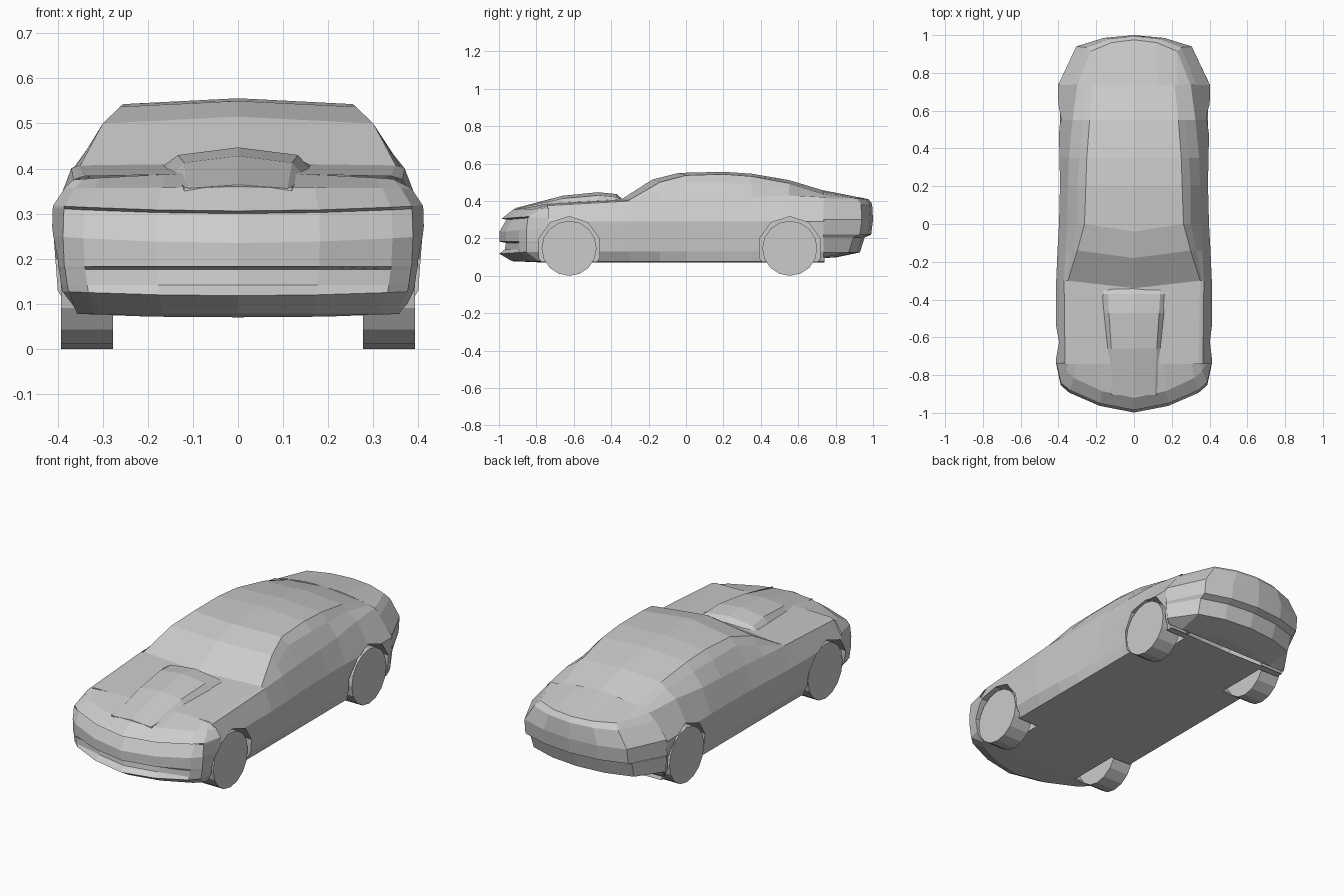
import bpy, bmesh, math
from mathutils import Matrix

if "Cube" in bpy.data.objects:
    bpy.data.objects.remove(bpy.data.objects["Cube"])

gray = bpy.data.materials.new("plain gray")
gray.diffuse_color = (0.6, 0.6, 0.6, 1)
gray.use_nodes = True
gray.node_tree.nodes["Principled BSDF"].inputs["Base Color"].default_value = gray.diffuse_color


def make(name, bm):
    bmesh.ops.remove_doubles(bm, verts=bm.verts, dist=0.0005)
    bmesh.ops.recalc_face_normals(bm, faces=bm.faces)
    me = bpy.data.meshes.new(name)
    bm.to_mesh(me)
    bm.free()
    me.materials.append(gray)
    ob = bpy.data.objects.new(name, me)
    bpy.context.collection.objects.link(ob)
    return ob


def grid(name, rows, closed):
    """Skin rows of points; closed rows make a tube. Open ends are capped."""
    bm = bmesh.new()
    vs = [[bm.verts.new(p) for p in r] for r in rows]
    n = len(vs[0])
    for a, b in zip(vs, vs[1:]):
        for i in range(n if closed else n - 1):
            j = (i + 1) % n
            bm.faces.new((a[i], a[j], b[j], b[i]))
    if closed:
        bm.faces.new(vs[0])
        bm.faces.new(vs[-1])
    else:
        rim = vs[0] + [r[-1] for r in vs[1:-1]] + vs[-1][::-1] + [r[0] for r in vs[-2:0:-1]]
        bm.faces.new(rim)
    return make(name, bm)


def mirrored(half):
    """Half section from bottom centre to top centre -> closed ring."""
    return half + [(-x, y, z) for x, y, z in half[-2:0:-1]]


def cylinder(name, sides, r, x, y, z, width, turn=0.0):
    bm = bmesh.new()
    m = (Matrix.Translation((x, y, z)) @ Matrix.Rotation(math.pi / 2, 4, 'Y')
         @ Matrix.Rotation(turn, 4, 'Z'))
    bmesh.ops.create_cone(bm, cap_ends=True, segments=sides, radius1=r, radius2=r,
                          depth=width, matrix=m)
    return make(name, bm)


# Cabin and middle of the body: y, side x, shoulder x z, pillar x z, roof edge x z, top z
stations = [
    (-.74, .412, .365, .375, .355, .379, .340, .383, .390),
    (-.30, .412, .370, .400, .360, .404, .350, .407, .412),
    (-.14, .405, .362, .405, .330, .450, .300, .500, .515),
    (.00, .397, .355, .410, .300, .500, .262, .537, .550),
    (.20, .392, .350, .415, .300, .500, .255, .543, .556),
    (.35, .394, .345, .420, .290, .490, .250, .532, .546),
    (.55, .400, .325, .430, .270, .465, .235, .495, .512),
    (.74, .402, .300, .420, .260, .425, .215, .435, .455),
]
rings = []
for y, w, x4, z4, x5, z5, x6, z6, z7 in stations:
    bow = -.04 if -.5 < y < .1 else 0
    rings.append(mirrored([(0, y, .07), (.37, y, .076), (w - .012, y, .13), (w, y, .29),
                           (x4, y, z4), (x5, y, z5), (x6, y, z6), (0, y + bow, z7)]))
body = grid("body", rings, True)


def end_cap(name, rows, cols, join):
    """Nose or tail: rows of (y, recess, recessed columns, z, edge rise, half width)."""
    s = 1 if join < 0 else -1
    full = [(-f, d, k) for k, (f, d) in reversed(list(enumerate(cols)))][:-1]
    full += [(f, d, k) for k, (f, d) in enumerate(cols)]
    out = []
    for y, recess, nrec, z, rise, w in rows:
        line = []
        for f, d, k in full:
            yy = y + s * (d + (recess if k < nrec else 0))
            if abs(f) == 1 or abs(yy) < abs(join):
                yy = join
            line.append((f * w, yy, z + rise * f * f))
        out.append(line)
    return grid(name, out, False)


# Nose with hood lip, sunken grille and lower intake
nose = end_cap("nose", [
    (-.735, 0, 0, .390, -.015, .366),
    (-.92, 0, 0, .358, -.002, .385),
    (-.985, 0, 0, .306, .012, .410),
    (-.99, .03, 3, .300, .012, .411),
    (-.998, 0, 0, .235, .015, .413),
    (-.998, 0, 0, .183, 0, .410),
    (-.998, .035, 2, .176, 0, .408),
    (-.998, .03, 2, .142, 0, .403),
    (-.998, 0, 0, .118, .010, .400),
    (-.93, 0, 0, .078, 0, .375),
    (-.735, 0, 0, .070, .006, .370),
], [(0, 0), (.44, .035), (.83, .105), (.94, .145), (1, 0)], -.735)

# Tail with a stepped rear bumper
tail = end_cap("tail", [
    (.735, 0, 0, .457, -.036, .302),
    (.975, 0, 0, .410, .005, .300),
    (.995, 0, 0, .385, 0, .330),
    (1.0, 0, 0, .300, 0, .402),
    (.99, 0, 0, .220, 0, .403),
    (.955, 0, 0, .205, 0, .400),
    (.93, 0, 0, .125, 0, .393),
    (.80, 0, 0, .098, 0, .385),
    (.735, 0, 0, .095, 0, .380),
], [(0, 0), (.40, .015), (.76, .06), (1, 0)], .735)

# Hood scoop: y, base half width, top half width, base z, edge z, centre z
scoop = [(-.905, .120, .110, .345, .356, .364), (-.66, .145, .120, .370, .413, .428),
         (-.47, .165, .133, .380, .430, .447), (-.37, .174, .138, .385, .420, .437),
         (-.335, .176, .140, .385, .400, .405)]
grid("hood_scoop", [mirrored([(0, y, zb), (wb, y, zb), (wb, y, zb + .015), (wt, y, ze), (0, y, zc)])
                    for y, wb, wt, zb, ze, zc in scoop], True)


def cut(ob, cutter):
    """Boolean difference; takes the first solver that keeps the part whole."""
    for solver in ('MANIFOLD', 'EXACT', 'FLOAT'):
        backup, size = ob.data.copy(), ob.dimensions.y
        mod = ob.modifiers.new("arch", 'BOOLEAN')
        mod.object, mod.operation, mod.solver = cutter, 'DIFFERENCE', solver
        bpy.context.view_layer.objects.active = ob
        bpy.context.view_layer.update()
        bpy.ops.object.modifier_apply(modifier=mod.name)
        bpy.context.view_layer.update()
        if len(ob.data.vertices) > len(backup.vertices) * .8 and abs(ob.dimensions.y - size) < .1:
            return
        ob.data = backup


# Wheels and their arches
bpy.context.view_layer.update()
for end, y, cap in (("front", -.625, nose), ("rear", .555, tail)):
    for side, s in (("left", 1), ("right", -1)):
        cylinder(f"{end}_{side}_wheel", 16, .147, s * .335, y, .147, .116)
        cutter = cylinder("arch_cutter", 10, .17, s * .39, y, .147, .28, math.pi / 10)
        cutter.hide_render = True
        cut(body, cutter)
        if end == "front":
            cut(cap, cutter)
        bpy.data.objects.remove(cutter)

# Open the hidden ends where nose and tail meet the body
for ob in (body, nose, tail):
    bm = bmesh.new()
    bm.from_mesh(ob.data)
    ends = [f for f in bm.faces if all(.73 < abs(v.co.y) < .745 for v in f.verts)
            and abs(f.normal.y) > .99]
    bmesh.ops.delete(bm, geom=ends, context='FACES')
    bm.to_mesh(ob.data)
    bm.free()
